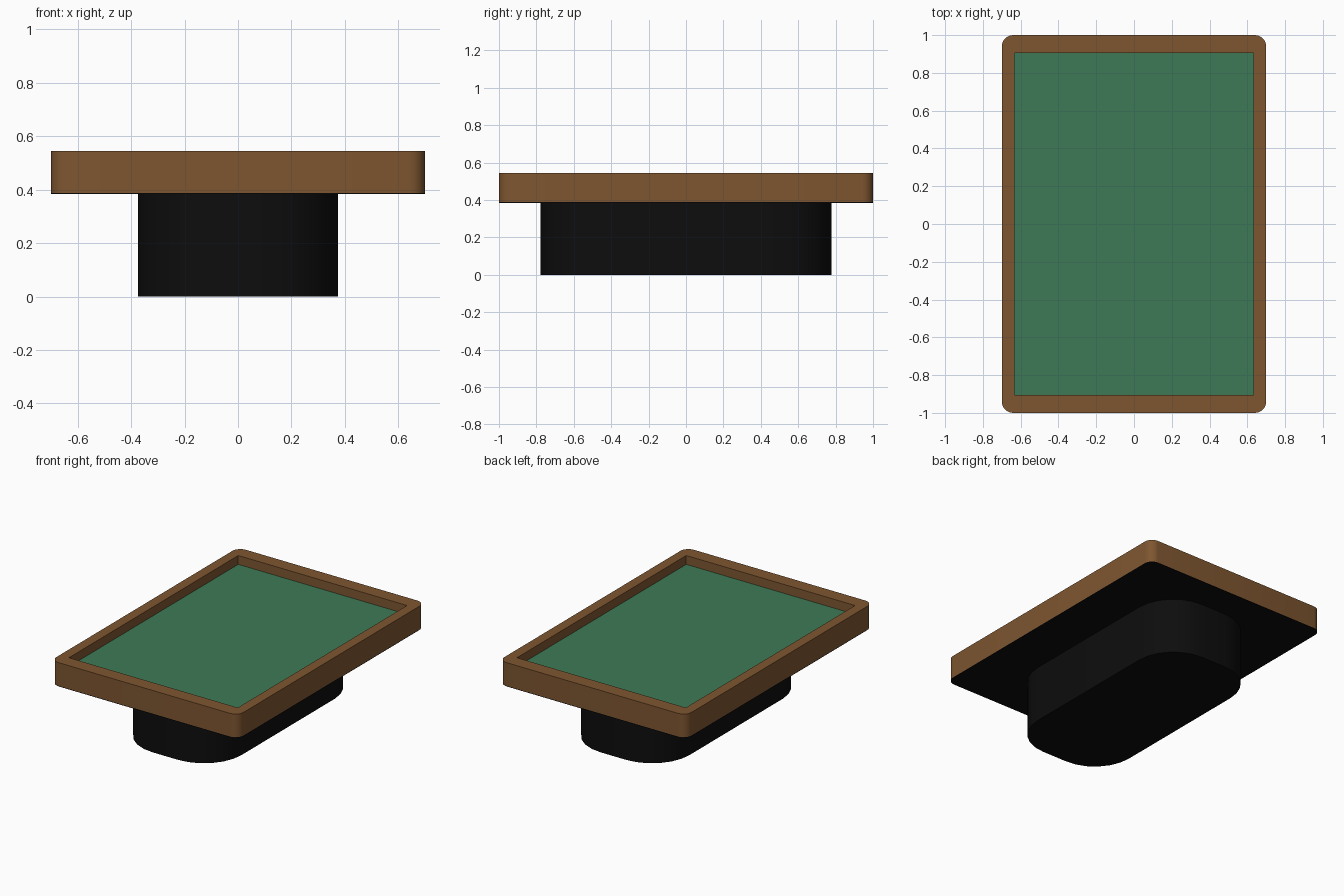
import bpy, bmesh
from math import sin, cos, pi, radians

if "Cube" in bpy.data.objects:
    bpy.data.objects.remove(bpy.data.objects["Cube"])

def material(name, rgb):
    m = bpy.data.materials.new(name)
    m.diffuse_color = (*rgb, 1)
    m.use_nodes = True
    m.node_tree.nodes["Principled BSDF"].inputs["Base Color"].default_value = m.diffuse_color
    return m

wood = material("wood", (0.21, 0.093, 0.03))
felt = material("felt", (0.047, 0.195, 0.092))
black = material("black", (0.004, 0.004, 0.004))

def rounded_rect(hx, hy, r=0, n=0):
    """Counter-clockwise outline, n segments per corner."""
    pts = []
    for k, (sx, sy) in enumerate([(1, 1), (-1, 1), (-1, -1), (1, -1)]):
        for i in range(n + 1):
            a = (k + (i / n if n else 0)) * pi / 2
            pts.append((sx * (hx - r) + r * cos(a), sy * (hy - r) + r * sin(a)))
    return pts

def prism(name, outlines, z0, z1, mat):
    """Extrude an outline (a second outline becomes a hole)."""
    bm = bmesh.new()
    edges = []
    for pts in outlines:
        vs = [bm.verts.new((x, y, z0)) for x, y in pts]
        edges += [bm.edges.new((vs[i - 1], vs[i])) for i in range(len(vs))]
    if len(outlines) == 1:
        bm.faces.new(vs)
    else:
        bmesh.ops.triangle_fill(bm, edges=edges, use_beauty=True)
    ext = bmesh.ops.extrude_face_region(bm, geom=bm.faces[:], use_keep_orig=True)
    for v in ext["geom"]:
        if isinstance(v, bmesh.types.BMVert):
            v.co.z = z1
    bmesh.ops.recalc_face_normals(bm, faces=bm.faces[:])
    me = bpy.data.meshes.new(name)
    bm.to_mesh(me)
    bm.free()
    me.materials.append(mat)
    ob = bpy.data.objects.new(name, me)
    bpy.context.collection.objects.link(ob)
    bpy.ops.object.select_all(action='DESELECT')
    bpy.context.view_layer.objects.active = ob
    ob.select_set(True)
    bpy.ops.object.shade_smooth_by_angle(angle=radians(30))
    return ob

outer = rounded_rect(0.70, 1.0, 0.06, 6)
inner = rounded_rect(0.632, 0.905)

# wooden rim with a square-cornered opening
prism("rim", [outer, inner], 0.388, 0.545, wood)
# recessed playing surface
prism("felt_surface", [inner], 0.47, 0.485, felt)
# dark underside board
prism("underside_board", [outer], 0.384, 0.388, black)
# rounded pedestal
prism("pedestal", [rounded_rect(0.375, 0.778, 0.28, 6)], 0.0, 0.384, black)
